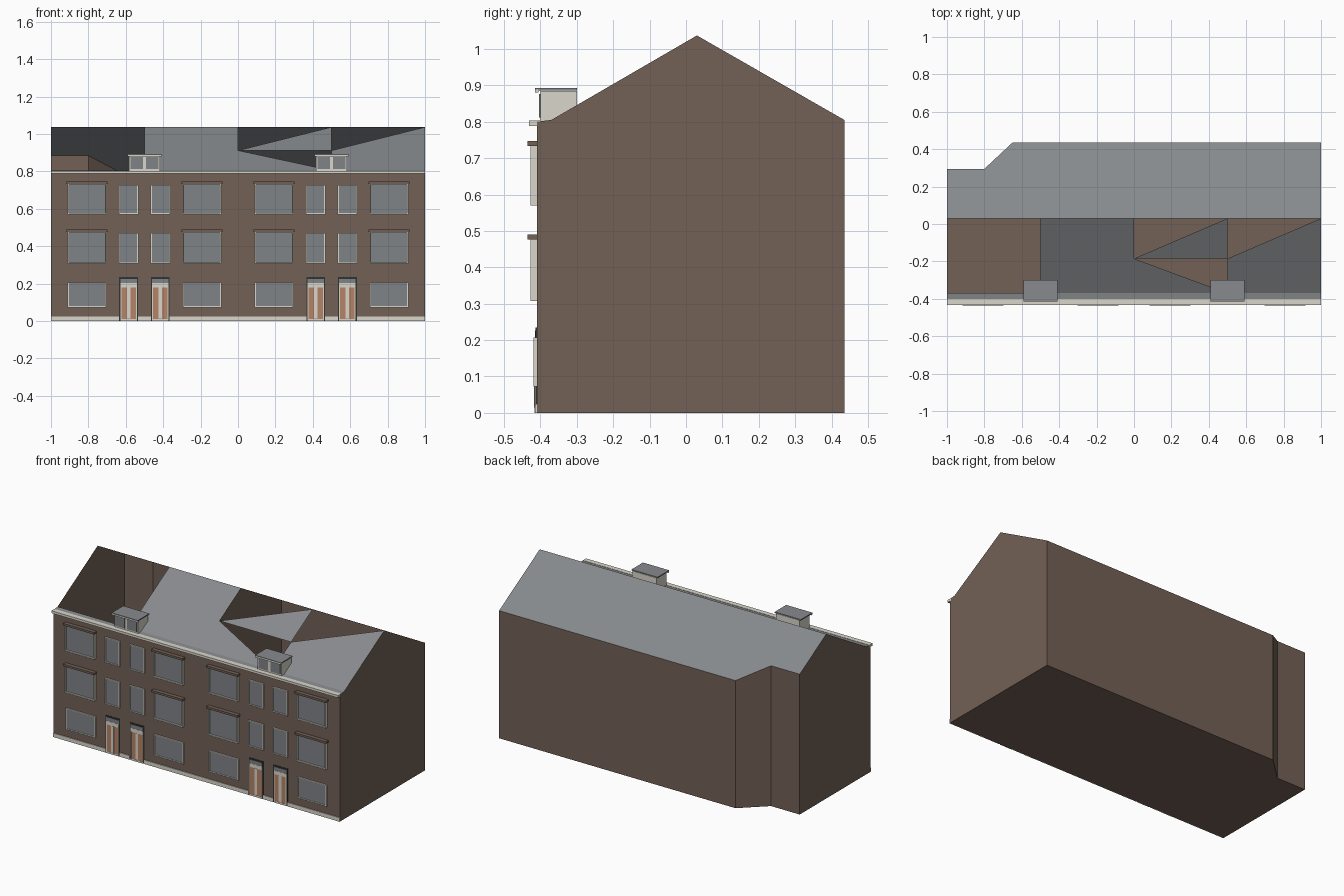
import bpy, bmesh

if "Cube" in bpy.data.objects:
    bpy.data.objects.remove(bpy.data.objects["Cube"])

def material(name, hex_code):
    def lin(i):
        c = int(hex_code[i:i + 2], 16) / 255
        return c / 12.92 if c <= 0.04045 else ((c + 0.055) / 1.055) ** 2.4
    m = bpy.data.materials.new(name)
    m.diffuse_color = (lin(0), lin(2), lin(4), 1)
    m.use_nodes = True
    m.node_tree.nodes["Principled BSDF"].inputs["Base Color"].default_value = m.diffuse_color
    return m

BRICK = material("brown_brick", "736156")
SLATE = material("grey_slate", "878A8D")
GLASS = material("window_grey", "7F8387")
CREAM = material("cream_trim", "DAD7CB")
DOOR = material("door_tan", "B58467")
DARK = material("dark_frame", "30332F")

FRONT, BACK, RIDGE, EAVE, TOP = -0.41, 0.435, 0.03, 0.805, 1.037
FOOT = -0.37          # where the front slope starts


def roof_z(y):
    if y <= FOOT:
        return 0.80 if y <= FRONT else EAVE
    edge = FOOT if y < RIDGE else BACK
    return EAVE + (TOP - EAVE) * (y - edge) / (RIDGE - edge)


def surface(name, polys, mat):
    """Open mesh from a list of polygons."""
    bm = bmesh.new()
    for poly in polys:
        bm.faces.new([bm.verts.new(p) for p in poly])
    bmesh.ops.remove_doubles(bm, verts=bm.verts, dist=1e-5)
    me = bpy.data.meshes.new(name)
    bm.to_mesh(me)
    bm.free()
    me.materials.append(mat)
    ob = bpy.data.objects.new(name, me)
    bpy.context.collection.objects.link(ob)
    return ob


def boxes(name, spans, mat):
    """One object made of boxes given as (x0, x1, y0, y1, z0, z1)."""
    polys = []
    for x0, x1, y0, y1, z0, z1 in spans:
        a, b, c, d = (x0, y0), (x1, y0), (x1, y1), (x0, y1)
        polys.append([(*p, z0) for p in (a, d, c, b)])
        polys.append([(*p, z1) for p in (a, b, c, d)])
        for p, q in ((a, b), (b, c), (c, d), (d, a)):
            polys.append([(*p, z0), (*q, z0), (*q, z1), (*p, z1)])
    bm = bmesh.new()
    for poly in polys:
        bm.faces.new([bm.verts.new(p) for p in poly])
    bmesh.ops.remove_doubles(bm, verts=bm.verts, dist=1e-6)
    bmesh.ops.recalc_face_normals(bm, faces=bm.faces)
    me = bpy.data.meshes.new(name)
    bm.to_mesh(me)
    bm.free()
    me.materials.append(mat)
    ob = bpy.data.objects.new(name, me)
    bpy.context.collection.objects.link(ob)


# Brick shell: floor, walls and gables, with the chamfered rear corner
plan = [(-1, FRONT), (1, FRONT), (1, BACK), (-0.65, BACK), (-0.8, 0.295), (-1, 0.295)]
walls = [[(x, y, 0) for x, y in reversed(plan)]]
for (xa, ya), (xb, yb) in zip(plan, plan[1:] + plan[:1]):
    top = [(xb, yb, roof_z(yb)), (xa, ya, roof_z(ya))]
    if xa == xb:      # gable end
        mids = sorted([FOOT, RIDGE], reverse=yb > ya)
        top[1:1] = [(xa, y, roof_z(y)) for y in mids]
    walls.append([(xa, ya, 0), (xb, yb, 0)] + top)
surface("brick_walls", walls, BRICK)

# Party wall between the two halves
surface("party_wall", [[(0, y, z) for y, z in (
    (FRONT, 0), (BACK, 0), (BACK, EAVE), (RIDGE, TOP), (FOOT, EAVE), (FRONT, 0.80))]], BRICK)

# Roof: full rear slope, eaves strip, partly open front slope
MID = -0.185
rear = [(-1, RIDGE), (1, RIDGE), (1, BACK), (-0.65, BACK), (-0.8, 0.295), (-1, 0.295)]
roof_parts = [
    rear,
    [(-1, FRONT), (1, FRONT), (1, FOOT), (-1, FOOT)],
    [(-0.5, FOOT), (0, FOOT), (0, RIDGE), (-0.5, RIDGE)],
    [(0, FOOT), (0.5, FOOT), (0, MID)],
    [(0, MID), (0.5, MID), (0.5, RIDGE)],
    [(0.5, FOOT), (1, FOOT), (1, RIDGE), (0.5, MID)],
]
surface("slate_roof", [[(x, y, roof_z(y)) for x, y in p] for p in roof_parts], SLATE)

# Gutter and plinth, the plinth broken at the doors
boxes("gutter", [(-1, 1, -0.432, -0.40, 0.788, 0.803)], CREAM)
door_x = [s + d for s in (-0.5, 0.5) for d in (-0.085, 0.085)]
edges = [-1] + [x + e for x in door_x for e in (-0.05, 0.05)] + [1]
boxes("plinth", [(edges[i], edges[i + 1], -0.415, FRONT, 0, 0.025)
                 for i in range(0, len(edges), 2)], CREAM)

# Windows
glass, frames, lintels = [], [], []


def window(x, half, z0, z1, depth, lintel):
    t, y = 0.007, FRONT - depth
    glass.append((x - half, x + half, FRONT - 0.006, FRONT, z0, z1))
    for s in (-1, 1):
        xa, xb = sorted((x + s * half, x + s * (half + t)))
        frames.append((xa, xb, y, FRONT, z0, z1))
    frames.append((x - half - t, x + half + t, y, FRONT, z0 - t, z0))
    if lintel:
        lintels.append((x - half - 0.013, x + half + 0.013, -0.435, FRONT, z1 + 0.004, z1 + 0.017))
    frames.append((x - half - t, x + half + t, y, FRONT, z1, z1 + 0.004))


for house in (-0.5, 0.5):
    for side in (-1, 1):
        wide = house + side * 0.308
        window(wide, 0.096, 0.08, 0.203, 0.009, False)
        for z0, z1 in ((0.314, 0.473), (0.577, 0.73)):
            window(wide, 0.096, z0, z1, 0.017, True)
            window(house + side * 0.085, 0.045, z0, z1 - 0.006, 0.010, False)
boxes("window_glass", glass, GLASS)
boxes("window_frames", frames, CREAM)
boxes("window_lintels", lintels, BRICK)

# Front doors: dark surround, tan leaf, cream strip and rail, glazed fanlight
y1 = FRONT
surround, leaf, trim, fan = [], [], [], []
for x in door_x:
    surround += [(x - 0.05, x + 0.05, y1 - 0.003, y1, 0.0, 0.235)]
    leaf.append((x - 0.042, x + 0.042, y1 - 0.005, y1, 0.01, 0.18))
    trim += [(x - 0.009, x + 0.009, y1 - 0.007, y1, 0.015, 0.18),
             (x - 0.044, x + 0.044, y1 - 0.006, y1, 0.18, 0.203),
             (x - 0.044, x + 0.044, y1 - 0.006, y1, 0.0, 0.01),
             (x - 0.044, x - 0.039, y1 - 0.006, y1, 0.01, 0.18),
             (x + 0.039, x + 0.044, y1 - 0.006, y1, 0.01, 0.18)]
    fan.append((x - 0.044, x + 0.044, y1 - 0.005, y1, 0.203, 0.226))
boxes("door_surrounds", surround, DARK)
boxes("door_leaves", leaf, DOOR)
boxes("door_trim", trim, CREAM)
boxes("door_fanlights", fan, GLASS)

# Dormers: cream cheeks cut to the slope, glazed front, flat slate top
profile = [(-0.40, 0.80), (-0.40, 0.885), (-0.30, 0.885), (-0.30, roof_z(-0.30)), (FOOT, EAVE)]
for i, x in enumerate((-0.5, 0.5)):
    xa, xb = x - 0.083, x + 0.083
    polys = [[(xa, y, z) for y, z in reversed(profile)], [(xb, y, z) for y, z in profile]]
    for p, q in zip(profile, profile[1:] + profile[:1]):
        polys.append([(xa, *p), (xa, *q), (xb, *q), (xb, *p)])
    surface(f"dormer_body_{i}", polys, CREAM)
    boxes(f"dormer_glass_{i}", [(xa + 0.008, x - 0.009, -0.404, -0.40, 0.812, 0.876),
                                (x + 0.009, xb - 0.008, -0.404, -0.40, 0.812, 0.876)], GLASS)
    boxes(f"dormer_fascia_{i}", [(xa - 0.008, xb + 0.008, -0.415, -0.405, 0.88, 0.889)], CREAM)
    boxes(f"dormer_top_{i}", [(xa - 0.008, xb + 0.008, -0.415, -0.30, 0.886, 0.893)], SLATE)
